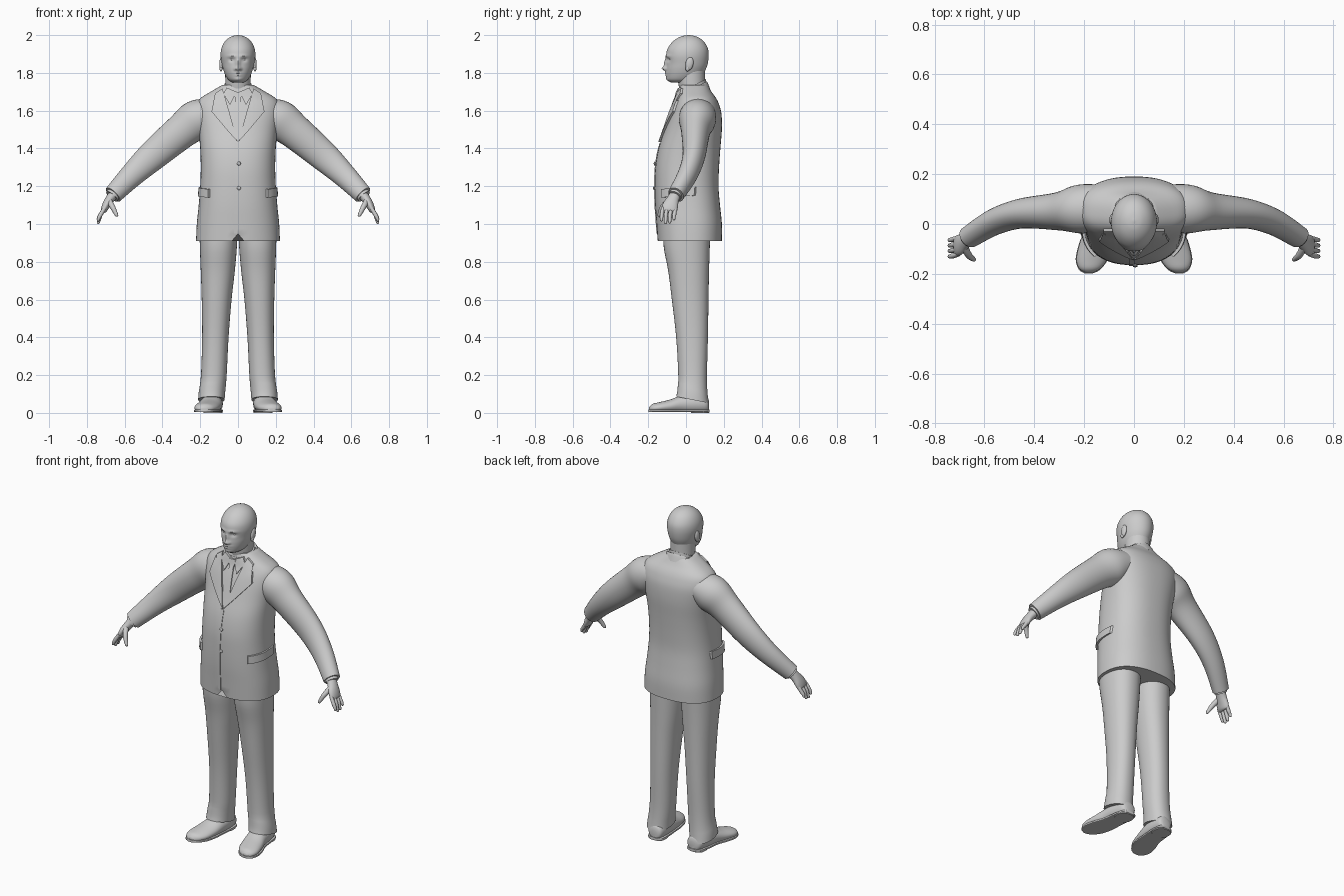
import bpy, bmesh, math
from mathutils import Vector, Matrix
from mathutils.bvhtree import BVHTree

if "Cube" in bpy.data.objects:
    bpy.data.objects.remove(bpy.data.objects["Cube"], do_unlink=True)

X, Y, Z = Vector((1, 0, 0)), Vector((0, 1, 0)), Vector((0, 0, 1))

# One plain grey for the whole figure
grey = bpy.data.materials.new("plain_grey")
grey.use_nodes = True
colour = (0.6, 0.6, 0.6, 1)
grey.diffuse_color = colour
grey.node_tree.nodes["Principled BSDF"].inputs["Base Color"].default_value = colour


def finish(name, bm, mirror=False, angle=40):
    """Turn a bmesh into a smooth object, optionally mirrored across x."""
    bmesh.ops.recalc_face_normals(bm, faces=bm.faces)
    mesh = bpy.data.meshes.new(name)
    bm.to_mesh(mesh)
    bm.free()
    mesh.materials.append(grey)
    obj = bpy.data.objects.new(name, mesh)
    bpy.context.collection.objects.link(obj)
    bpy.ops.object.select_all(action='DESELECT')
    obj.select_set(True)
    bpy.context.view_layer.objects.active = obj
    bpy.ops.object.shade_smooth_by_angle(angle=math.radians(angle))
    if mirror:
        mod = obj.modifiers.new("mirror", 'MIRROR')
        mod.use_mirror_merge = False
    return obj


def smooth_rows(rows, steps):
    """Catmull-Rom interpolation through rows of numbers."""
    out = []
    for i in range(len(rows) - 1):
        a, b, c, d = (rows[max(i - 1, 0)], rows[i], rows[i + 1],
                      rows[min(i + 2, len(rows) - 1)])
        for s in range(steps):
            t = s / steps
            out.append([q + t * ((r - p) + t * ((2*p - 5*q + 4*r - w)
                        + t * (3*q - p - 3*r + w))) / 2
                        for p, q, r, w in zip(a, b, c, d)])
    return out + [list(rows[-1])]


def loft(name, rows, axes=None, sides=24, steps=4, power=2.0, shape=None, mirror=False):
    """Skin rings of (x, y, z, radius_u, radius_v); free axes follow the path."""
    rows = smooth_rows(rows, steps)
    bm = bmesh.new()
    rings = []
    for i, row in enumerate(rows):
        centre = Vector(row[:3])
        if axes:
            u, v = axes
        else:
            t = Vector(rows[min(i + 1, len(rows) - 1)][:3]) - Vector(rows[max(i - 1, 0)][:3])
            u = t.cross(Y).normalized()
            v = u.cross(t).normalized()
        ring = []
        for k in range(sides):
            a = math.tau * k / sides
            c, s = math.cos(a), math.sin(a)
            c = math.copysign(abs(c) ** (2 / power), c)
            s = math.copysign(abs(s) ** (2 / power), s)
            p = centre + u * c * row[3] + v * s * row[4]
            if shape:
                shape(p)
            ring.append(bm.verts.new(p))
        rings.append(ring)
    for lo, hi in zip(rings, rings[1:]):
        for k in range(sides):
            n = (k + 1) % sides
            bm.faces.new((lo[k], lo[n], hi[n], hi[k]))
    bm.faces.new(rings[0])
    bm.faces.new(rings[-1])
    return finish(name, bm, mirror)


def body_rows(table):
    """Rows of (height, half width, front, back) as horizontal rings."""
    return [(0, (f + b) / 2, z, w, (b - f) / 2) for z, w, f, b in table]


def ball(name, loc, scale, tilt=0, mirror=False):
    bm = bmesh.new()
    m = Matrix.Translation(loc) @ Matrix.Rotation(tilt, 4, 'X') @ Matrix.Diagonal((*scale, 1))
    bmesh.ops.create_uvsphere(bm, u_segments=20, v_segments=12, radius=1, matrix=m)
    return finish(name, bm, mirror)


# Jacket body, with a small opening at the front hem
def hem_notch(p):
    if p.z < 0.93 and p.y < 0:
        p.z += max(0, 0.04 - abs(p.x) * 1.3)


jacket = loft("jacket", body_rows([
    (.91, .222, -.15, .19), (1, .218, -.156, .19), (1.1, .208, -.163, .18),
    (1.2, .2, -.165, .172), (1.3, .197, -.162, .175), (1.4, .2, -.145, .182),
    (1.5, .21, -.112, .19), (1.58, .222, -.085, .188), (1.63, .22, -.066, .176),
    (1.665, .2, -.05, .16), (1.7, .145, -.04, .135), (1.735, .085, -.03, .115)]),
    (X, Y), 64, power=2.4, shape=hem_notch)
tree = BVHTree.FromPolygons([v.co for v in jacket.data.vertices],
                            [p.vertices[:] for p in jacket.data.polygons])


def drape(name, outline, raise_by, mirror=False, toward=Y):
    """Lay a flat outline on the jacket as a thin panel."""
    across = Vector((toward.y, -toward.x, 0))
    bm = bmesh.new()
    bm.faces.new([bm.verts.new(across * a + Z * z - toward) for a, z in outline])
    bmesh.ops.triangulate(bm, faces=bm.faces)
    bmesh.ops.subdivide_edges(bm, edges=bm.edges, cuts=7, use_grid_fill=True)
    for v in bm.verts:
        hit = tree.ray_cast(v.co, toward)[0] or tree.find_nearest(v.co + toward)[0]
        v.co = hit + toward * 0.004
    new = bmesh.ops.extrude_face_region(bm, geom=bm.faces[:])["geom"]
    for v in new:
        if isinstance(v, bmesh.types.BMVert):
            v.co -= toward * (raise_by + 0.004)
    return finish(name, bm, mirror)


# Shirt, tie, lapels and jacket details
drape("shirt_front", [(0, 1.44), (.085, 1.71), (-.085, 1.71)], .002)
drape("tie_blade", [(0, 1.44), (.026, 1.49), (.012, 1.66), (-.012, 1.66), (-.026, 1.49)], .007)
drape("tie_knot", [(-.012, 1.645), (.012, 1.645), (.022, 1.7), (-.022, 1.7)], .013)
drape("shirt_collar_points", [(.008, 1.7), (.042, 1.63), (.078, 1.69), (.06, 1.722)], .012, True)
drape("lapels", [(.002, 1.435), (.06, 1.5), (.14, 1.595), (.128, 1.655), (.1, 1.645),
                 (.122, 1.69), (.083, 1.718), (.045, 1.59)], .012, True)
drape("jacket_front_edge", [(-.022, .95), (-.006, .95), (.004, 1.43), (-.018, 1.43)], .004)
drape("pocket_flaps", [(.005, 1.14), (.17, 1.15), (.17, 1.195), (.005, 1.185)], .012, True,
      Vector((-.75, .66, 0)).normalized())
for i in range(2):
    ball("jacket_button", (.005, -.169 + .003 * i, 1.19 + .13 * i), (.01, .005, .01))


# Collars, falling toward the front
def collar_slope(p):
    p.z += (p.y - 0.04) * 0.5


loft("jacket_collar", [(0, .038, 1.67, .108, .09), (0, .035, 1.705, .096, .082),
                       (0, .034, 1.72, .088, .077)], (X, Y), 40, shape=collar_slope)
loft("shirt_collar", [(0, .035, 1.68, .082, .078), (0, .03, 1.735, .075, .075)],
     (X, Y), 40, shape=collar_slope)
loft("neck", [(0, .04, 1.68, .066, .068), (0, .03, 1.74, .067, .07),
              (0, .025, 1.81, .068, .075)], (X, Y), 32)

# Head: each facial bump is (side offset, height, width, tallness, push forward)
BUMPS = [(0, 1.85, .011, .024, .013), (0, 1.823, .013, .012, .02),
         (.014, 1.82, .007, .007, .008), (.03, 1.888, .025, .008, .006),
         (.033, 1.87, .016, .011, -.01), (0, 1.8, .022, .005, .006),
         (0, 1.787, .018, .005, .006), (0, 1.766, .02, .012, .005)]


def face(p):
    if p.y < -0.03:
        p.y -= sum(push * math.exp(-((abs(p.x) - x) / w) ** 2 - ((p.z - z) / h) ** 2)
                   for x, z, w, h, push in BUMPS)


loft("head", body_rows([
    (1.75, .032, -.08, .03), (1.764, .052, -.098, .06), (1.79, .068, -.104, .088),
    (1.82, .079, -.105, .105), (1.85, .086, -.103, .115), (1.89, .092, -.105, .12),
    (1.925, .089, -.099, .117), (1.955, .077, -.08, .103), (1.978, .058, -.055, .082),
    (1.994, .032, -.023, .051), (2, .004, .009, .018)]), (X, Y), 96, 6, shape=face)
ball("eyes", (.033, -.078, 1.869), (.013, .0105, .009), mirror=True)
ball("ears", (.088, .018, 1.848), (.011, .021, .036), -.2, True)
ball("ear_lobes", (.09, .008, 1.822), (.008, .011, .014), 0, True)

# Sleeves, cuffs and hands
loft("sleeves", [(.12, .068, 1.595, .075, .09), (.215, .06, 1.553, .105, .098),
                 (.3, .051, 1.49, .093, .077), (.45, .042, 1.363, .08, .06),
                 (.56, .008, 1.26, .064, .052), (.662, -.053, 1.155, .05, .044)],
     sides=32, steps=6, mirror=True)
loft("shirt_cuffs", [(.64, -.042, 1.178, .04, .036), (.668, -.059, 1.146, .038, .035)], mirror=True)
loft("palms", [(.65, -.05, 1.168, .027, .03), (.678, -.068, 1.132, .024, .032),
               (.698, -.082, 1.1, .021, .041), (.711, -.089, 1.072, .016, .041),
               (.716, -.09, 1.062, .007, .034)], mirror=True)
for i, (name, tip) in enumerate([("index", 1.014), ("middle", 1), ("ring", 1.003), ("little", 1.02)]):
    y = -.122 + .022 * i
    loft(name + "_fingers", [(.706, y, 1.085, .01, .01), (.727, y - .006, 1.05, .011, .0105),
                             (.737, y - .008, tip + .017, .009, .009),
                             (.741, y - .008, tip + .004, .007, .007),
                             (.742, y - .008, tip, .002, .002)], sides=12, mirror=True)
loft("thumbs", [(.682, -.092, 1.122, .016, .016), (.664, -.124, 1.09, .014, .014),
                (.65, -.137, 1.062, .011, .011), (.641, -.143, 1.044, .008, .008),
                (.639, -.144, 1.039, .002, .002)], sides=12, mirror=True)


# Trousers, with hems dropping toward the heel
def hem_tilt(p):
    if p.z < 0.15:
        p.z -= (p.y - 0.03) * 0.2


loft("trouser_legs", [(.104, .005, .99, .1, .125), (.104, .004, .88, .098, .122),
                      (.107, .014, .75, .09, .108), (.113, .022, .6, .079, .097),
                      (.12, .032, .4, .07, .084), (.128, .035, .2, .068, .076),
                      (.138, .035, .11, .07, .08), (.141, .034, .07, .07, .086)],
     (X, Y), 40, power=2.2, shape=hem_tilt, mirror=True)


# Shoes, toes turned out, with soles and heels
def flat_base(p):
    p.z = max(p.z, 0.012)


loft("shoes", [(.127, .122, .035, .02, .025), (.13, .108, .045, .044, .045),
               (.135, .05, .048, .055, .055), (.142, -.02, .045, .059, .05),
               (.155, -.08, .035, .064, .037), (.169, -.14, .028, .062, .029),
               (.177, -.178, .024, .044, .023), (.18, -.195, .02, .016, .01)],
     (X, Z), 32, shape=flat_base, mirror=True)
loft("shoe_soles", [(.127, .125, .011, .024, .007), (.13, .108, .011, .047, .007),
                    (.135, .05, .011, .055, .007), (.142, -.02, .011, .057, .007),
                    (.155, -.08, .011, .066, .007), (.169, -.14, .011, .065, .007),
                    (.178, -.182, .011, .044, .007), (.181, -.198, .011, .016, .007)],
     (X, Z), 24, power=6, mirror=True)
loft("shoe_heels", [(.132, .075, 0, .05, .048), (.132, .075, .015, .051, .049)],
     (X, Y), 24, power=2.6, mirror=True)
